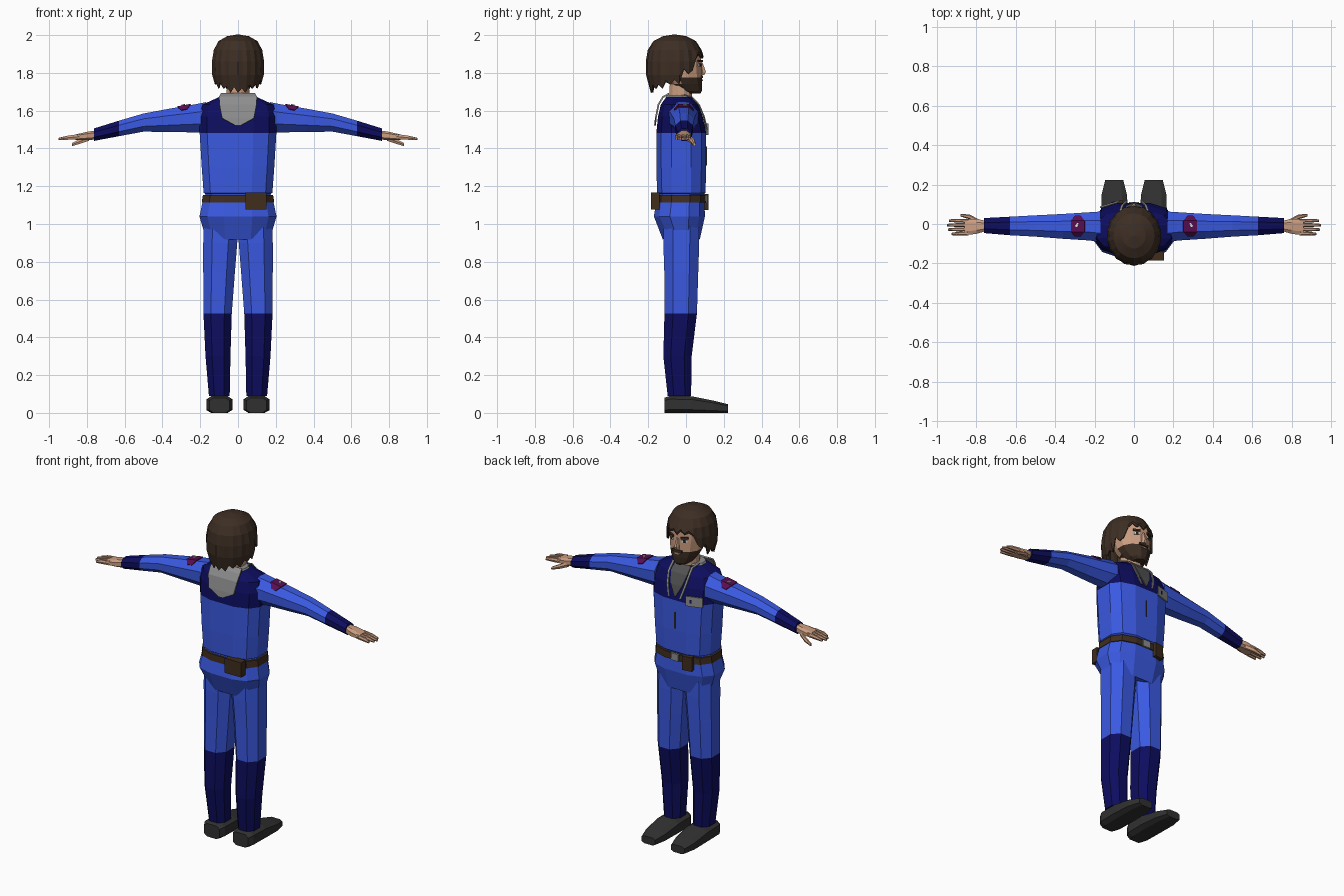
import bpy, bmesh, math
from mathutils import Matrix, Vector

if "Cube" in bpy.data.objects:
    bpy.data.objects.remove(bpy.data.objects["Cube"])


def mat(name, r, g, b):
    m = bpy.data.materials.new(name)
    m.diffuse_color = (r, g, b, 1)
    m.use_nodes = True
    m.node_tree.nodes["Principled BSDF"].inputs["Base Color"].default_value = m.diffuse_color
    return m


BLUE = mat("suit_blue", .042, .1, .75)
NAVY = mat("suit_navy", .004, .004, .115)
HAIR = mat("dark_brown", .046, .027, .017)
SKIN = mat("skin", .6, .34, .22)
SHOE = mat("shoe_black", .03, .03, .03)
GREY = mat("cloth_grey", .27, .27, .27)
SHIRT = mat("shirt_grey", .085, .085, .085)
PATCH = mat("patch_purple", .1, .004, .085)
LEATHER = mat("leather", .05, .026, .012)
WHITE = mat("white", .75, .75, .75)


def finish(name, bm, mats, rule=None, thick=0):
    bmesh.ops.recalc_face_normals(bm, faces=bm.faces)
    me = bpy.data.meshes.new(name)
    if rule:
        for f in bm.faces:
            f.material_index = rule(f.calc_center_median())
    bm.to_mesh(me)
    bm.free()
    for m in mats:
        me.materials.append(m)
    ob = bpy.data.objects.new(name, me)
    bpy.context.collection.objects.link(ob)
    if thick:
        s = ob.modifiers.new("thickness", "SOLIDIFY")
        s.thickness, s.offset = thick, 0
    return ob


def loft(name, rings, axis, mats, n=12, p=1.0, rule=None, tweak=None):
    """Skin through rings (t, centre a, centre b, half a, half b) set along an axis."""
    def power(v):
        return math.copysign(abs(v) ** p, v)
    prof = [(power(math.sin((i + .5) * math.tau / n)), power(math.cos((i + .5) * math.tau / n)))
            for i in range(n)]
    ma, mb = max(q[0] for q in prof), max(q[1] for q in prof)
    bm = bmesh.new()
    loops = []
    for t, a, b, ha, hb in rings:
        loop = []
        for u, v in prof:
            A, B = a + ha * u / ma, b + hb * v / mb
            loop.append(bm.verts.new({"x": (t, A, B), "y": (A, t, B), "z": (A, B, t)}[axis]))
        loops.append(loop)
    for lo, hi in zip(loops, loops[1:]):
        for i in range(n):
            j = (i + 1) % n
            bm.faces.new((lo[i], lo[j], hi[j], hi[i]))
    bm.faces.new(loops[0])
    bm.faces.new(loops[-1])
    if tweak:
        for v in bm.verts:
            tweak(v.co)
    return finish(name, bm, mats, rule)


def plate(name, pairs, m, thick=.006):
    """Bent sheet through pairs of edge points."""
    bm = bmesh.new()
    vs = [[bm.verts.new(q) for q in pair] for pair in pairs]
    for a, b in zip(vs, vs[1:]):
        bm.faces.new((a[0], a[1], b[1], b[0]))
    return finish(name, bm, [m], thick=thick)


def box(name, c, size, m, yaw=0, roll=0):
    bm = bmesh.new()
    mx = (Matrix.Translation(c) @ Matrix.Rotation(yaw, 4, "Z") @ Matrix.Rotation(roll, 4, "Y")
          @ Matrix.Diagonal((*size, 1)))
    bmesh.ops.create_cube(bm, size=1, matrix=mx)
    return finish(name, bm, [m])


# Jacket body with dark yoke
loft("jacket", [(1.155, 0, -.025, .165, .115), (1.165, 0, -.025, .182, .128),
                (1.3, 0, -.025, .192, .132), (1.482, 0, -.025, .203, .132),
                (1.57, 0, -.03, .205, .118), (1.632, 0, -.035, .188, .098),
                (1.672, 0, -.04, .1, .065)], "z", [BLUE, NAVY], p=.7,
     rule=lambda c: int(c.z > 1.482))


# Hips with a V-shaped lower edge
def hip_edge(co):
    if co.z < .98:
        co.z -= .08 * max(0, 1 - abs(co.x) / .16)


loft("hips", [(.965, 0, -.025, .182, .098), (1.04, 0, -.035, .204, .135),
              (1.115, 0, -.03, .188, .128), (1.16, 0, -.027, .172, .118)],
     "z", [BLUE], p=.75, tweak=hip_edge)

# Belt, buckle and pouches
loft("belt", [(1.113, 0, -.028, .192, .133), (1.153, 0, -.028, .186, .131)], "z", [LEATHER], p=.75)
box("buckle", (0, .107, 1.133), (.05, .008, .042), GREY)
box("back_pouch", (.095, -.163, 1.122), (.112, .045, .09), LEATHER)
box("front_pouch", (-.085, .1, 1.117), (.06, .032, .085), LEATHER, .15)

for s, side in ((1, "right"), (-1, "left")):
    # Trouser leg
    loft(side + "_leg", [(.09, s * .099, -.035, .055, .062), (.3, s * .106, -.045, .066, .075),
                         (.527, s * .108, -.028, .075, .086), (.75, s * .1, -.025, .084, .09),
                         (.9, s * .094, -.025, .09, .095), (1.0, s * .093, -.025, .09, .095)],
         "z", [BLUE, NAVY], n=8, p=.85, rule=lambda c: int(c.z < .527))
    # Shoe
    loft(side + "_shoe", [(-.115, s * .098, .04, .052, .04), (-.085, s * .098, .045, .068, .045),
                          (.03, s * .098, .044, .07, .044), (.15, s * .1, .032, .064, .032),
                          (.222, s * .1, .023, .046, .023)], "y", [SHOE], n=8, p=.55)
    # Sleeve and cuff
    loft(side + "_sleeve", [(s * .17, -.015, 1.565, .078, .08), (s * .22, -.012, 1.56, .072, .075),
                            (s * .36, -.012, 1.549, .063, .062), (s * .5, -.01, 1.537, .054, .048),
                            (s * .63, -.01, 1.506, .047, .041), (s * .762, -.008, 1.473, .038, .033)],
         "x", [BLUE, NAVY], n=8, rule=lambda c: int(abs(c.x) > .63))
    # Shoulder emblem
    def top(x, y, drop):
        return (s * x, y, 1.643 - .18 * (x - .2) - drop)
    plate(side + "_emblem", [(top(.27, -.062, .023), top(.3, -.062, .023)),
                             (top(.25, -.04, .001), top(.32, -.04, .001)),
                             (top(.25, .016, .001), top(.32, .016, .001)),
                             (top(.27, .04, .024), top(.3, .04, .024))], PATCH)
    plate(side + "_emblem_mark", [(top(.287, -.016, -.004), top(.3, -.012, -.004)),
                                  (top(.28, .004, -.004), top(.288, .006, -.004))], WHITE)
    # Hand: palm, fingers and thumb
    loft(side + "_palm", [(s * .755, -.01, 1.471, .027, .024), (s * .8, -.012, 1.466, .038, .022),
                          (s * .86, -.016, 1.46, .041, .014)], "x", [SKIN], n=8, p=.7)
    for k, (y, end) in enumerate(((-.047, .925), (-.026, .945), (-.005, .95), (.016, .938))):
        loft(f"{side}_finger_{k}", [(s * .84, y, 1.463, .0105, .013),
                                    (s * .9, y * 1.06, 1.457, .0095, .011),
                                    (s * end, y * 1.08, 1.45, .006, .006)], "x", [SKIN], n=6)
    loft(side + "_thumb", [(s * .79, .012, 1.456, .013, .016), (s * .835, .036, 1.438, .012, .013),
                           (s * .88, .045, 1.42, .007, .008)], "x", [SKIN], n=6)
    # Lapel edge
    plate(side + "_lapel", [((s * a, y, z), (s * (a + .012), y, z)) for z, y, a in
                            ((1.685, -.01, .075), (1.67, .035, .06), (1.632, .07, .062),
                             (1.57, .096, .052), (1.5, .113, .032))], GREY)
    # Eye, pupil and brow
    box(side + "_eye", (s * .042, .074, 1.842), (.032, .008, .012), WHITE, -s * .5)
    box(side + "_pupil", (s * .041, .0765, 1.842), (.013, .008, .014), SHOE, -s * .5)
    box(side + "_brow", (s * .043, .076, 1.862), (.042, .009, .011), HAIR, -s * .5)

# Shirt opening, hood panel, zip and chest badge
plate("shirt", [((-w, y, z), (w, y, z)) for z, y, w in
                ((1.673, .028, .055), (1.632, .066, .055), (1.57, .092, .038), (1.505, .106, .004))], SHIRT)
plate("hood", [((-w, y, z), (w, y, z)) for z, y, w in
               ((1.69, -.09, .09), (1.672, -.122, .1), (1.632, -.146, .098),
                (1.56, -.16, .084), (1.522, -.164, .015))], GREY, .009)
loft("collar", [(1.65, 0, -.04, .105, .075), (1.682, 0, -.045, .088, .058)], "z", [GREY], p=.85)
box("zip", (0, .109, 1.36), (.005, .004, .1), SHOE)
box("chest_badge", (-.125, .1, 1.502), (.1, .008, .06), GREY, .3)
box("badge_mark", (-.108, .108, 1.502), (.012, .006, .022), NAVY, .3)

# Neck and head with beard
loft("neck", [(1.63, 0, -.03, .062, .06), (1.76, 0, -.025, .058, .06)], "z", [SKIN])
loft("head", [(1.69, 0, .035, .032, .042), (1.705, 0, .022, .055, .062), (1.74, 0, .002, .076, .084),
              (1.775, 0, -.012, .09, .096), (1.84, 0, -.025, .098, .107), (1.9, 0, -.035, .1, .113),
              (1.95, 0, -.05, .085, .09)], "z", [SKIN, HAIR],
     rule=lambda c: int(c.z < 1.775 and c.y > -.04 and c.z > 1.69))
box("moustache", (0, .085, 1.779), (.062, .009, .013), HAIR)
box("mouth", (0, .087, 1.762), (.034, .006, .008), SKIN)
loft("nose", [(1.788, 0, .083, .016, .014), (1.806, 0, .088, .015, .017), (1.855, 0, .079, .008, .009)],
     "z", [SKIN], n=6)


# Shaggy hair: columns of locks of different length
def lock_end(i, a):
    jag = (0, .028, .01, .036)[i % 4]
    if a < 50:
        return 1.875 + jag * .7
    if a < 72:
        return 1.785 + jag
    return 1.745 - .06 * (a - 72) / 108 + jag


bm = bmesh.new()
N = 36
crown = bm.verts.new((0, -.06, 2.0))
cols = []
for i in range(N):
    ang = math.tau * i / N
    end = lock_end(i, min(i, N - i) * 360 / N)
    col = []
    for k, (z, r) in enumerate(((1.99, .42), (1.965, .74), (1.92, .93), (1.86, 1.0), (1.79, .99), (0, .88))):
        z = max(z, end + (5 - k) * .006)
        if k == 5:
            r = .8 + .17 * min(1, max(0, (end - 1.68) / .12))
        elif i % 2 and k > 1:
            r *= .965
        col.append(bm.verts.new((.136 * r * math.sin(ang), -.06 + .149 * r * math.cos(ang), z)))
    cols.append(col)
for i in range(N):
    a, b = cols[i], cols[(i + 1) % N]
    bm.faces.new((crown, a[0], b[0]))
    for k in range(5):
        bm.faces.new((a[k], a[k + 1], b[k + 1], b[k]))
finish("hair", bm, [HAIR], thick=.008)
